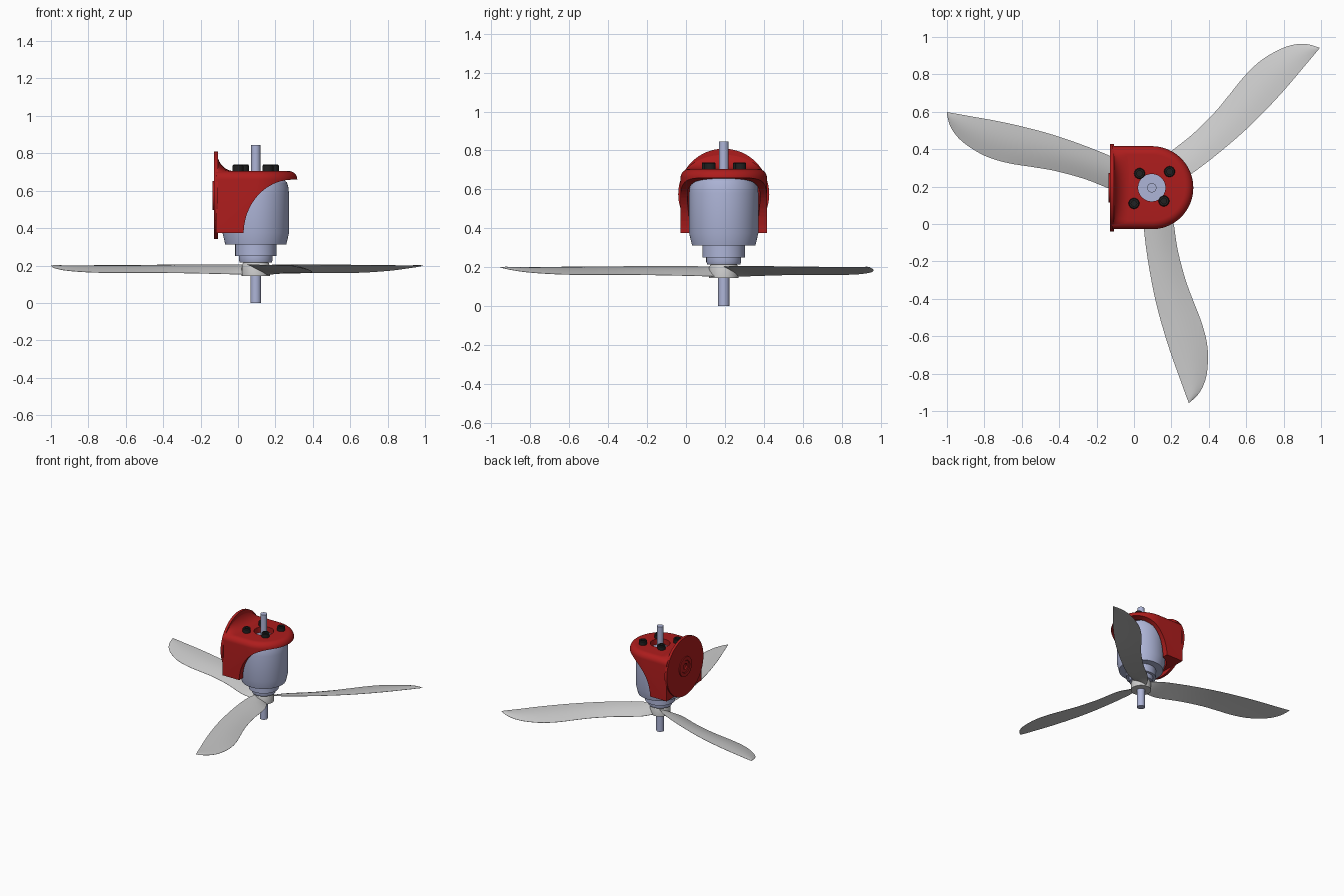
import bpy, bmesh
from math import sin, cos, pi, sqrt, radians
from mathutils import Matrix, Vector

if "Cube" in bpy.data.objects:
    bpy.data.objects.remove(bpy.data.objects["Cube"])

AX, AY = 0.095, 0.194          # vertical motor axis
FZ = 0.575                     # flange centre height


def material(name, rgb):
    m = bpy.data.materials.new(name)
    m.diffuse_color = (*rgb, 1)
    m.use_nodes = True
    m.node_tree.nodes["Principled BSDF"].inputs["Base Color"].default_value = m.diffuse_color
    return m


RED = material("red", (0.42, 0.012, 0.012))
BLUE = material("pale_blue", (0.42, 0.46, 0.68))
BLACK = material("black", (0.015, 0.015, 0.015))


def smooth(ob, angle=30):
    bpy.ops.object.select_all(action='DESELECT')
    ob.select_set(True)
    bpy.context.view_layer.objects.active = ob
    bpy.ops.object.shade_smooth_by_angle(angle=radians(angle))


def loft(name, sections, mat=None, caps=True, wrap=False, finish=True):
    """Skin a list of closed sections having equal point counts."""
    bm = bmesh.new()
    rows = [[bm.verts.new(p) for p in s] for s in sections]
    n = len(rows[0])
    pairs = list(zip(rows, rows[1:])) + ([(rows[-1], rows[0])] if wrap else [])
    for a, b in pairs:
        for i in range(n):
            j = (i + 1) % n
            bm.faces.new((a[i], a[j], b[j], b[i]))
    if caps and not wrap:
        bm.faces.new(rows[0][::-1])
        bm.faces.new(rows[-1])
    bmesh.ops.recalc_face_normals(bm, faces=bm.faces)
    me = bpy.data.meshes.new(name)
    bm.to_mesh(me)
    bm.free()
    ob = bpy.data.objects.new(name, me)
    bpy.context.collection.objects.link(ob)
    if mat:
        me.materials.append(mat)
    if finish:
        smooth(ob)
    return ob


def lathe(name, profile, centre=(AX, AY, 0), mat=None, n=64, wrap=False, rot=None):
    """Turn (radius, height) pairs about an axis through centre."""
    rot = rot or Matrix.Identity(3)
    secs = [[rot @ Vector((r * cos(2 * pi * i / n), r * sin(2 * pi * i / n), z)) + Vector(centre)
             for i in range(n)] for r, z in profile]
    return loft(name, secs, mat, wrap=wrap)


def cut(ob, cutter):
    m = ob.modifiers.new("cut", 'BOOLEAN')
    m.operation, m.solver, m.object = 'DIFFERENCE', 'EXACT', cutter
    bpy.context.view_layer.objects.active = ob
    bpy.ops.object.modifier_apply(modifier=m.name)
    bpy.data.objects.remove(cutter, do_unlink=True)


# Motor can, stepped nose and shaft
lathe("motor", [(0.085, 0.215), (0.09, 0.228), (0.09, 0.25), (0.11, 0.25), (0.11, 0.312),
                (0.163, 0.312), (0.178, 0.375), (0.178, 0.58), (0.174, 0.62),
                (0.166, 0.645), (0.15, 0.658)], mat=BLUE)
lathe("lower_shaft", [(0.029, 0), (0.029, 0.23)], mat=BLUE, n=32)
lathe("upper_shaft", [(0.025, 0.64), (0.025, 0.845)], mat=BLUE, n=32)


# Bracket body: D-shaped hood with a rounded top edge
def d_outline(off, z):
    r = 0.222 - off
    arc = [(AX + r * cos(a), AY + r * sin(a), z) for a in [-pi / 2 + pi * i / 48 for i in range(49)]]
    return [(-0.118, AY - r, z)] + arc + [(-0.118, AY + r, z)]


R = 0.045
hood = [d_outline(0, 0.375)] + [d_outline(R * (1 - cos(a)), 0.66 + R * sin(a))
                                for a in [pi / 2 * i / 8 for i in range(9)]]
bracket = loft("bracket", hood, RED, finish=False)
# round motor pocket, shaft opening and swept side cut-out
cut(bracket, lathe("pocket_cutter", [(0.187, 0.2), (0.187, 0.6), (0.178, 0.64), (0.155, 0.66)]))
cut(bracket, lathe("hole_cutter", [(0.073, 0.5), (0.073, 0.9)]))
curve = [(0.29 - 0.26 * cos(a), 0.37 + 0.289 * sin(a)) for a in [pi / 2 * i / 20 for i in range(21)]]
curve += [(0.5, 0.659), (0.5, 0.3), (0.03, 0.3)]
cut(bracket, loft("side_cutter", [[(x, y, z) for x, z in curve] for y in (-0.3, 0.7)], finish=False))
smooth(bracket)

# Mounting flange disc with a small raised boss and centre hole, facing -x
TO_BACK = Matrix.Rotation(-pi / 2, 3, 'Y')
lathe("flange", [(0.024, 0.108), (0.234, 0.108), (0.234, 0.128), (0.078, 0.128),
                 (0.078, 0.135), (0.05, 0.135), (0.045, 0.13), (0.024, 0.13)],
      (0, AY, FZ), RED, wrap=True, rot=TO_BACK)

# Concave fillet from the flange disc down to the hood top
fillet = []
for k in range(13):
    s = 1 - cos(pi / 2 * k / 12)
    f = 1 - sqrt(max(0, 1 - (1 - s) ** 2))
    pts = []
    for i in range(41):
        y = -0.222 * cos(pi * i / 40)
        edge = max(0, abs(y) - (0.222 - R))
        base = 0.6595 + sqrt(max(0, R * R - edge * edge))
        disc = max(base, FZ + sqrt(0.232 ** 2 - y * y))
        pts.append((-0.112 + 0.092 * s, AY + y, base + (disc - base) * f))
    fillet.append(pts + [(pts[0][0], AY + 0.2, 0.6585), (pts[0][0], AY - 0.2, 0.6585)])
loft("bracket_fillet", fillet, RED)

# Four socket screws
for k, (x, y) in enumerate([(0.03, 0.27), (0.19, 0.28), (0.0, 0.11), (0.16, 0.123)]):
    lathe(f"screw_{k + 1}", [(0.029, 0.69), (0.029, 0.734), (0.025, 0.739), (0.015, 0.739),
                             (0.015, 0.72)], (x, y, 0), BLACK, n=24)

# Propeller hub
lathe("propeller_hub", [(0.029, 0.145), (0.075, 0.145), (0.075, 0.2), (0.065, 0.222), (0.029, 0.222)], wrap=True)

# Blade stations: distance, leading edge, trailing edge, leading z, trailing z
ST = [(0.04, 0.04, -0.04, 0.152, 0.203), (0.12, 0.074, -0.066, 0.154, 0.204),
      (0.20, 0.083, -0.078, 0.156, 0.205), (0.35, 0.080, -0.086, 0.159, 0.205),
      (0.515, 0.094, -0.086, 0.161, 0.204), (0.64, 0.117, -0.080, 0.161, 0.203),
      (0.77, 0.142, -0.067, 0.161, 0.202), (0.90, 0.148, -0.049, 0.164, 0.201),
      (1.035, 0.119, -0.025, 0.173, 0.200), (1.12, 0.068, -0.010, 0.186, 0.200),
      (1.167, 0.003, -0.001, 0.199, 0.200)]


def spline(rows, steps):
    out = []
    for i in range(len(rows) - 1):
        p = [rows[max(0, min(len(rows) - 1, i + d))] for d in (-1, 0, 1, 2)]
        for t in [j / steps for j in range(steps)]:
            out.append([0.5 * (2 * b + (c - a) * t + (2 * a - 5 * b + 4 * c - d) * t * t
                               + (3 * b - a - 3 * c + d) * t ** 3) for a, b, c, d in zip(*p)])
    return out + [list(rows[-1])]


# Three thin, pitched, cambered blades
for k in range(3):
    turn = Matrix.Translation((AX, AY, 0)) @ Matrix.Rotation(radians(39.8 + 120 * k), 4, 'Z')
    secs = []
    for s, lead, trail, zl, zt in spline(ST, 4):
        width = lead - trail
        top, low = [], []
        for i in range(11):
            u = i / 10
            y, z = trail + width * u, zt + (zl - zt) * u + 0.03 * width * sin(pi * u)
            h = min(0.005, width * 0.1) * (0.15 + 0.85 * sin(pi * u))
            top.append(turn @ Vector((s, y, z + h)))
            low.append(turn @ Vector((s, y, z - h)))
        secs.append(top + low[::-1])
    loft(f"propeller_blade_{k + 1}", secs)
